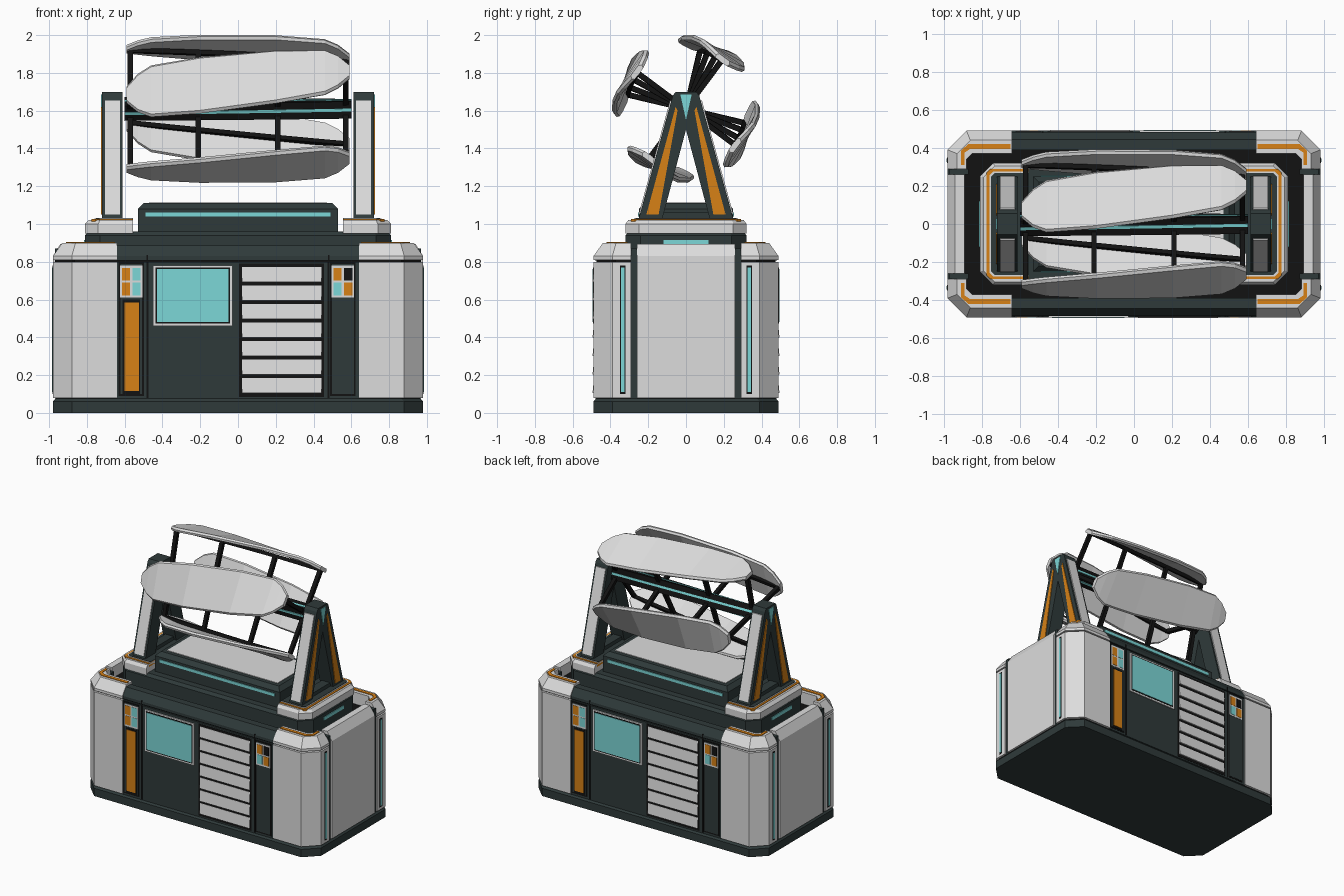
import bpy, bmesh
from math import sin, cos, radians

cube = bpy.data.objects.get("Cube")
if cube:
    bpy.data.objects.remove(cube)


def material(name, rgb):
    m = bpy.data.materials.new(name)
    m.use_nodes = True
    col = (*rgb, 1)
    m.diffuse_color = col
    m.node_tree.nodes["Principled BSDF"].inputs["Base Color"].default_value = col
    return m


LIGHT = material("light grey", (.72, .72, .72))
DARK = material("dark slate", (.028, .042, .042))
BLACK = material("black", (.006, .006, .006))
ORANGE = material("orange", (.68, .22, .008))
TEAL = material("teal", (.2, .68, .68))

# Which mirrored copies a part has, as (x sign, y sign)
ONE = [(1, 1)]
PAIR = [(1, 1), (-1, -1)]
ENDS = [(1, 1), (-1, 1)]
FACES = [(1, 1), (1, -1)]
FOUR = ENDS + [(1, -1), (-1, -1)]


def loft(name, rings, mat, copies=ONE):
    """Closed solid through matching rings of 3D points."""
    for sx, sy in copies:
        bm = bmesh.new()
        loops = [[bm.verts.new((sx * x, sy * y, z)) for x, y, z in r] for r in rings]
        n = len(loops[0])
        for a, b in zip(loops, loops[1:]):
            for i in range(n):
                j = (i + 1) % n
                bm.faces.new((a[i], a[j], b[j], b[i]))
        bm.faces.new(loops[0])
        bm.faces.new(loops[-1])
        bmesh.ops.recalc_face_normals(bm, faces=bm.faces)
        me = bpy.data.meshes.new(name)
        bm.to_mesh(me)
        bm.free()
        me.materials.append(mat)
        bpy.context.collection.objects.link(bpy.data.objects.new(name, me))


def stack(name, layers, mat, copies=ONE):
    """Plan outlines at given heights."""
    loft(name, [[(x, y, z) for x, y in plan] for plan, z in layers], mat, copies)


def rect(x0, x1, y0, y1):
    return [(x0, y0), (x1, y0), (x1, y1), (x0, y1)]


def octagon(hx, hy, c):
    return [(hx - c, hy), (hx, hy - c), (hx, c - hy), (hx - c, -hy),
            (c - hx, -hy), (-hx, c - hy), (-hx, hy - c), (c - hx, hy)]


def box(name, x, y, z, mat, copies=ONE):
    plan = rect(*x, *y)
    stack(name, [(plan, z[0]), (plan, z[1])], mat, copies)


def side_prism(name, outline, x0, x1, mat, copies=ENDS):
    loft(name, [[(x, y, z) for y, z in outline] for x in (x0, x1)], mat, copies)


# Base and recessed core
stack("base_plinth", [(octagon(.98, .49, .1), 0), (octagon(.98, .49, .1), .06),
                      (octagon(.965, .475, .1), .076)], DARK)
core = octagon(.965, .473, .1)
stack("body_core", [(core, .07), (core, .81)], BLACK)

# Light corner blocks with bevelled caps
corner = [(.64, .49), (.88, .49), (.98, .39), (.98, .29),
          (.88, .29), (.88, .34), (.85, .37), (.64, .37)]
corner_top = [(.64, .44), (.86, .44), (.93, .37), (.93, .29)] + corner[4:]
stack("corner_block", [(corner, .08), (corner, .8)], LIGHT, FOUR)
stack("corner_cap", [(corner, .81), (corner, .83), (corner_top, .9)], LIGHT, FOUR)
trim = [(.65, .42), (.87, .42), (.91, .385), (.91, .31),
        (.89, .31), (.89, .375), (.86, .395), (.65, .395)]
stack("corner_trim", [(trim, .895), (trim, .905)], ORANGE, FOUR)

# Side panels, pillars and light strips
panel, panel_top = rect(.89, .98, -.26, .26), rect(.89, .94, -.26, .26)
stack("side_panel", [(panel, .08), (panel, .83), (panel_top, .895)], LIGHT, ENDS)
box("side_pillar", (.87, .968), (.26, .29), (.075, .87), DARK, FOUR)
box("strip_seat", (.97, .981), (.32, .35), (.1, .78), BLACK, FOUR)
box("strip_light", (.97, .984), (.326, .344), (.11, .77), TEAL, FOUR)

# Front and back walls with dark rim
wall = rect(-.64, .64, -.483, -.39)
stack("wall", [(wall, .075), (wall, .8)], DARK, PAIR)
stack("wall_rim", [(wall, .808), (wall, .83), (rect(-.64, .64, -.445, -.39), .885)], DARK, PAIR)


def plate(name, x, z, depth, mat):
    box(name, x, (-.483 - depth, -.47), z, mat, PAIR)


for x in (-.48, .48):
    plate("wall_seam", (x - .005, x + .005), (.08, .8), .002, BLACK)
    box("rim_seam", (x - .004, x + .004), (-.485, -.47), (.81, .835), BLACK, PAIR)

# Control columns with four-key pads
KEYS = {-.565: [ORANGE, TEAL, ORANGE, TEAL], .555: [ORANGE, BLACK, TEAL, ORANGE]}
for cx, keys in KEYS.items():
    plate("column_border", (cx - .067, cx + .067), (.09, .795), .002, BLACK)
    plate("column_face", (cx - .058, cx + .058), (.1, .787), .004, DARK)
    plate("keypad", (cx - .059, cx + .059), (.61, .78), .006, LIGHT)
    for i, mat in enumerate(keys):
        kx, kz = cx - .028 + .056 * (i % 2), .734 - .078 * (i // 2)
        plate("key", (kx - .022, kx + .022), (kz - .034, kz + .034), .008, mat)
plate("orange_panel_border", (-.612, -.518), (.1, .6), .005, BLACK)
plate("orange_panel", (-.602, -.525), (.115, .585), .008, ORANGE)

# Screen
plate("screen_frame", (-.45, -.03), (.46, .78), .008, LIGHT)
plate("screen_gap", (-.438, -.042), (.472, .77), .009, BLACK)
plate("screen", (-.43, -.05), (.48, .762), .012, TEAL)

# Louvred vent
plate("vent_back", (.005, .455), (.085, .79), .002, BLACK)
for i in range(7):
    z = .105 + i * .098
    profile = [(-.47, z), (-.495, z), (-.487, z + .08), (-.47, z + .08)]
    side_prism("vent_slat", profile, .02, .442, LIGHT, PAIR)

# Platform, centre housing
deck = octagon(.81, .32, .08)
stack("platform", [(deck, .8), (deck, .94), (octagon(.79, .3, .07), .96)], DARK)
box("platform_light", (.8, .815), (-.12, .12), (.89, .915), TEAL, ENDS)
housing = rect(-.53, .53, -.25, .25)
stack("housing", [(housing, .95), (housing, 1.08), (rect(-.5, .5, -.22, .22), 1.11)], DARK)
box("housing_light", (-.49, .49), (-.255, .255), (1.04, 1.062), TEAL)
box("housing_lid", (-.47, .47), (-.19, .19), (1.1, 1.114), LIGHT)


# Tower pads
def pad_plan(x, y, c):
    return [(.555, y), (x - c, y), (x, y - c), (x, c - y), (x - c, -y), (.555, -y)]


stack("tower_pad", [(pad_plan(.81, .32, .07), .95), (pad_plan(.81, .32, .07), 1.0),
                    (pad_plan(.79, .305, .06), 1.022)], LIGHT, ENDS)
for name, x, y, z, mat in (("pad_trim", .775, .29, 1.026, ORANGE),
                           ("pad_inner_edge", .76, .275, 1.029, LIGHT),
                           ("pad_top", .752, .268, 1.032, DARK)):
    stack(name, [(pad_plan(x, y, .02), 1.0), (pad_plan(x, y, .02), z)], mat, ENDS)

# A-frame towers
frame = [(-.25, 1.03), (-.07, 1.68), (-.055, 1.7), (.055, 1.7), (.07, 1.68),
         (.25, 1.03), (.125, 1.03), (0, 1.5), (-.125, 1.03)]
side_prism("tower", frame, .612, .72, DARK)
side_prism("tower_foot_bar", [(-.13, 1.03), (-.13, 1.06), (.13, 1.06), (.13, 1.03)],
           .63, .7, DARK)
stripe = [(.21, 1.05), (.055, 1.62), (.045, 1.6), (.145, 1.05)]
side_prism("tower_stripe", stripe, .71, .725, ORANGE, FOUR)
side_prism("tower_light", [(-.03, 1.685), (.03, 1.685), (0, 1.55)], .71, .725, TEAL)
face = [(.251, 1.05), (.084, 1.655), (.074, 1.655), (.241, 1.05)]
side_prism("tower_face", face, .625, .705, LIGHT, FOUR)

# Rotor: every part follows a gentle twist along the axis
AXIS = 1.61


def spin(x, turn, r, t):
    a = radians(25 + 20 * x + turn)
    return (x, r * sin(a) + t * cos(a), AXIS + r * cos(a) - t * sin(a))


XS = [-.6 + .2 * i for i in range(7)]
BLADE = [(-.59, .045, .335), (-.53, .105, .345), (-.46, .142, .352), (-.2, .16, .358),
         (.2, .16, .358), (.46, .142, .352), (.53, .105, .345), (.59, .045, .335)]


def bar(name, turn, r0, r1, t, mat):
    loft(name, [[spin(x, turn, r, s) for r, s in ((r0, -t), (r1, -t), (r1, t), (r0, t))]
                for x in XS], mat)


bar("rotor_shaft", 45, -.046, .046, .046, BLACK)
for turn in (0, 90, 180, 270):
    bar("shaft_light", turn + 45, .04, .05, .008, TEAL)
    rings = [[spin(x, turn, r + .005, -w + .012), spin(x, turn, r + .005, w - .012),
              spin(x, turn, r - .01, w), spin(x, turn, r - .025, w - .008),
              spin(x, turn, r - .025, -w + .008), spin(x, turn, r - .01, -w)]
             for x, w, r in BLADE]
    loft("blade", rings, LIGHT)
    # Spine rail and radial struts behind each blade
    loft("blade_rail", [[spin(x * .96, turn, r, s) for r, s in
                         ((.305, -.012), (.33, -.012), (.33, .012), (.305, .012))]
                        for x in XS], BLACK)
    for x in (-.57, -.21, .21, .57):
        loft("blade_strut", [[spin(x + dx, turn, r, s) for dx, s in
                              ((-.014, -.014), (.014, -.014), (.014, .014), (-.014, .014))]
                             for r in (.03, .32)], BLACK)
